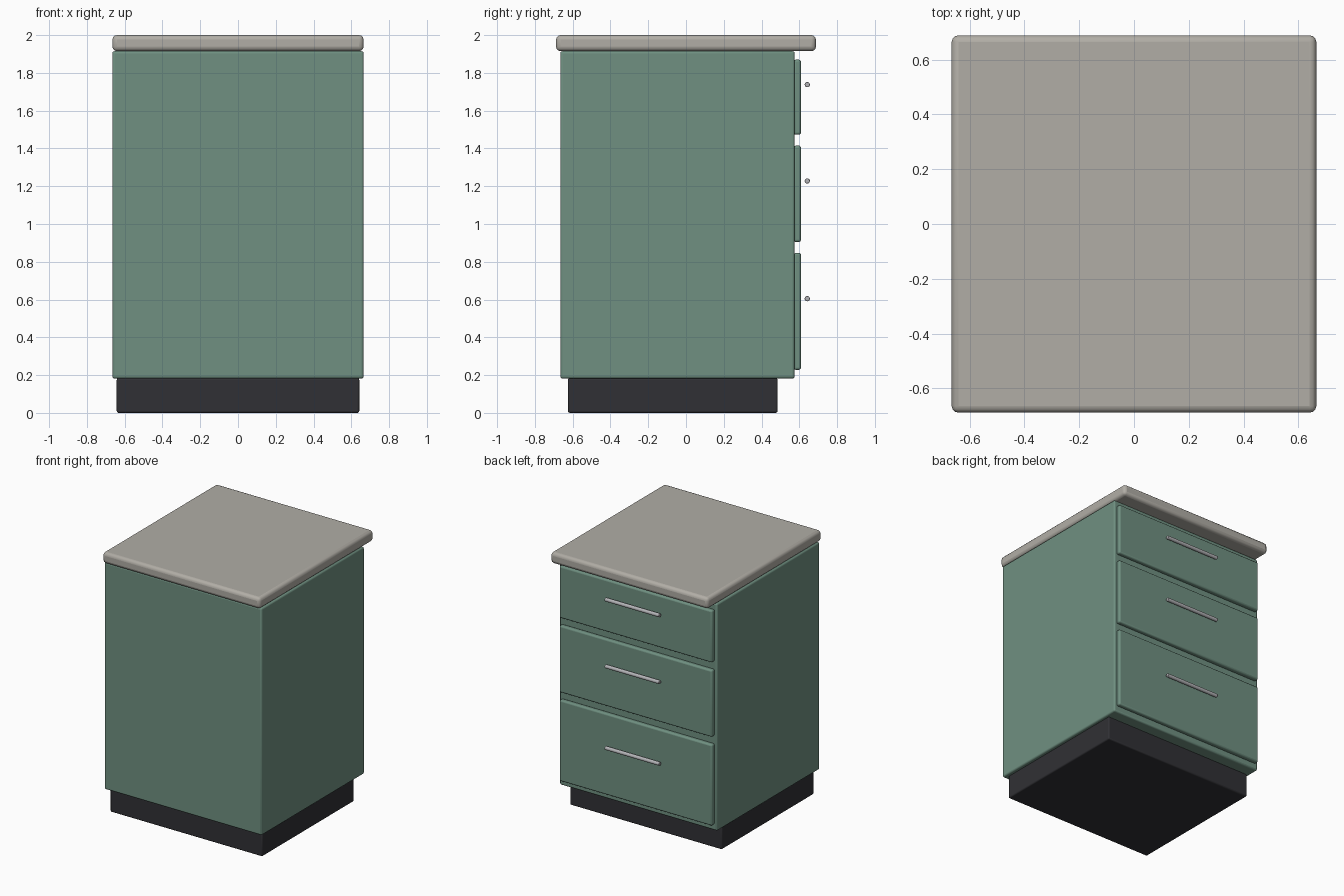
import bpy
from math import pi

if "Cube" in bpy.data.objects:
    bpy.data.objects.remove(bpy.data.objects["Cube"])


def material(name, color):
    m = bpy.data.materials.new(name)
    m.diffuse_color = (*color, 1)
    m.use_nodes = True
    m.node_tree.nodes["Principled BSDF"].inputs["Base Color"].default_value = m.diffuse_color
    return m


green = material("green_paint", (0.16, 0.28, 0.22))
stone = material("stone", (0.44, 0.42, 0.38))
dark = material("dark_plinth", (0.03, 0.03, 0.035))
metal = material("metal", (0.45, 0.45, 0.47))


def finish(obj, name, mat, bevel, segments=3):
    obj.name = name
    obj.data.materials.append(mat)
    mod = obj.modifiers.new("rounded_edges", 'BEVEL')
    mod.width = bevel
    mod.segments = segments
    mod.limit_method = 'ANGLE'
    mod.angle_limit = 1.0
    bpy.ops.object.shade_smooth_by_angle()


def box(name, x, y, z, mat, bevel):
    """Rounded box from (min, max) pairs."""
    spans = (x, y, z)
    bpy.ops.mesh.primitive_cube_add(size=1, location=[(a + b) / 2 for a, b in spans])
    obj = bpy.context.object
    obj.scale = [b - a for a, b in spans]
    bpy.ops.object.transform_apply(location=False, rotation=False, scale=True)
    finish(obj, name, mat, bevel)


# Plinth, carcass and worktop
box("plinth", (-0.642, 0.642), (-0.625, 0.485), (0, 0.185), dark, 0.01)
box("carcass", (-0.665, 0.665), (-0.665, 0.575), (0.182, 1.915), green, 0.012)
box("worktop", (-0.665, 0.665), (-0.688, 0.688), (1.915, 2.0), stone, 0.024)

# Drawer fronts with bar handles: bottom, top, handle height
drawers = [(0.228, 0.847, 0.605), (0.905, 1.415, 1.228), (1.473, 1.87, 1.738)]
for i, (low, high, grip) in enumerate(drawers, 1):
    box(f"drawer_front_{i}", (-0.645, 0.645), (0.57, 0.609), (low, high), green, 0.012)
    bpy.ops.mesh.primitive_cylinder_add(vertices=16, radius=0.014, depth=0.46,
                                        location=(0, 0.642, grip), rotation=(0, pi / 2, 0))
    finish(bpy.context.object, f"drawer_handle_{i}", metal, 0.003, 2)
